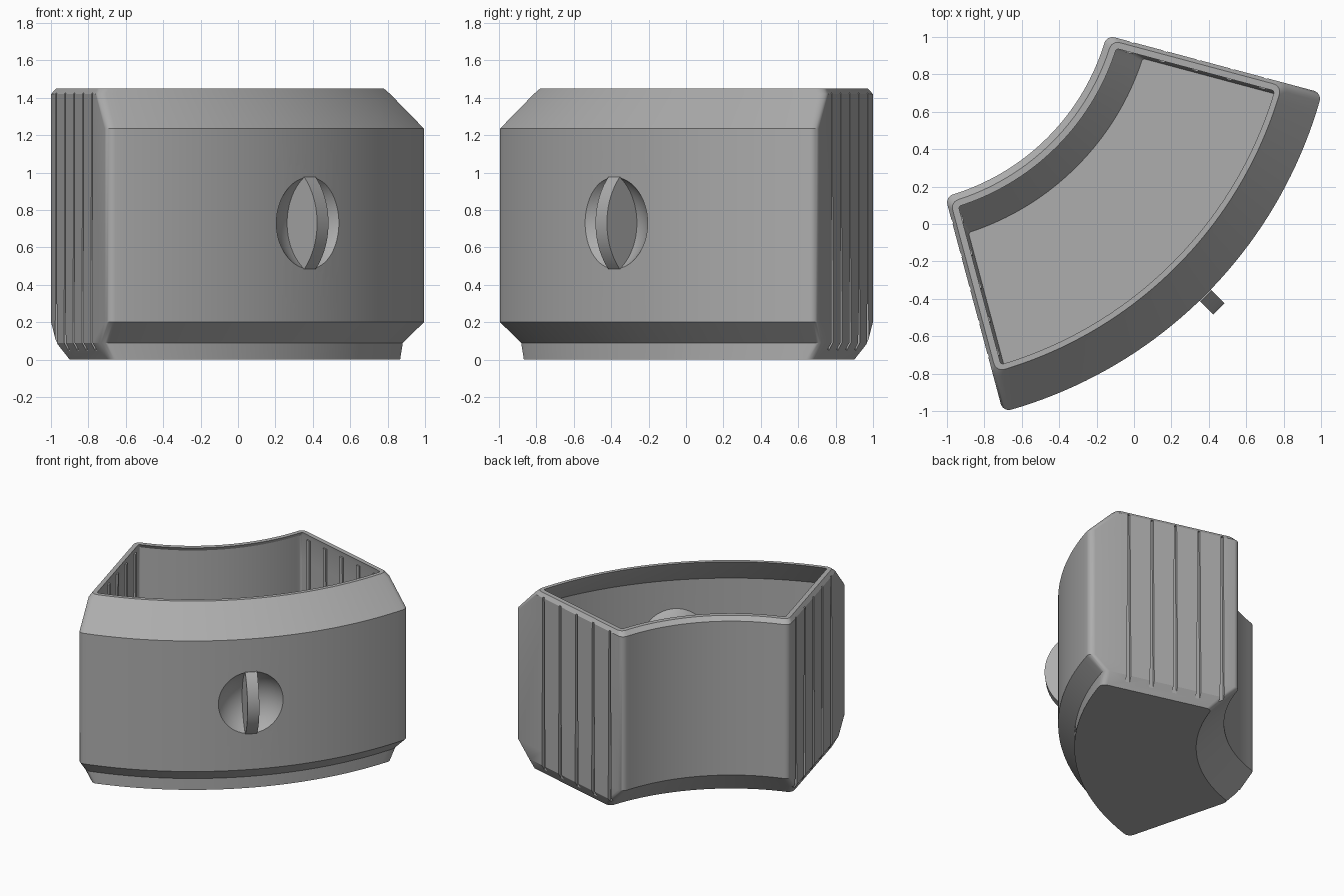
import bpy, bmesh, math
from math import sin, cos, radians, atan2, sqrt, pi
from mathutils import Vector

if "Cube" in bpy.data.objects:
    bpy.data.objects.remove(bpy.data.objects["Cube"], do_unlink=True)

CX, CY = -1.325, 1.325          # shared centre of the curved walls
HALF = radians(30)              # half of the wedge angle
HANDLE_Z = 0.73

gray = bpy.data.materials.new("plastic_gray")
gray.use_nodes = True
gray.diffuse_color = (0.42, 0.42, 0.42, 1)
gray.node_tree.nodes["Principled BSDF"].inputs["Base Color"].default_value = (0.42, 0.42, 0.42, 1)


def polar(r, a, z, side):
    """Point at angle a inward from one end wall; side picks the end."""
    w = -radians(15) - a if side > 0 else -radians(75) + a
    return Vector((CX + r * cos(w), CY + r * sin(w), z))


def end_point(u, v, z, side):
    """u runs along the end wall, v points into the box."""
    return polar(sqrt(u * u + v * v), atan2(v, u), z, side)


def handle_point(r, t, z):
    """r runs out along the middle of the front, t sideways."""
    return Vector((CX, CY, HANDLE_Z + z)) + Vector((r + t, t - r, 0)) / sqrt(2)


def loft(bm, rings):
    """Skin a list of equal-length loops and cap both ends."""
    loops = [[bm.verts.new(p) for p in ring] for ring in rings]
    for a, b in zip(loops, loops[1:]):
        for i in range(len(a)):
            j = (i + 1) % len(a)
            bm.faces.new((a[i], a[j], b[j], b[i]))
    bm.faces.new(loops[0][::-1])
    bm.faces.new(loops[-1])


def finish(bm, name):
    bmesh.ops.recalc_face_normals(bm, faces=bm.faces)
    mesh = bpy.data.meshes.new(name)
    bm.to_mesh(mesh)
    bm.free()
    mesh.materials.append(gray)
    obj = bpy.data.objects.new(name, mesh)
    bpy.context.collection.objects.link(obj)
    return obj


def smooth(obj):
    bpy.ops.object.select_all(action='DESELECT')
    obj.select_set(True)
    bpy.context.view_layer.objects.active = obj
    bpy.ops.object.shade_smooth_by_angle(angle=radians(28))


def wedge(z, r0, r1, e, f, n=20, k=6):
    """Curved wedge outline with rounded corners, e = inset of the ends."""
    v = e + f
    uo, ui = sqrt((r1 - f) ** 2 - v * v), sqrt((r0 + f) ** 2 - v * v)
    ao, ai = atan2(v, uo), atan2(v, ui)

    def half(side):
        pts = [polar(r1, HALF + (ao - HALF) * i / n, z, side) for i in range(n)]
        for u, start, stop in ((uo, ao, -pi / 2), (ui, -pi / 2, ai - pi)):
            for i in range(k + 1):
                a = start + (stop - start) * i / k
                pts.append(end_point(u + f * cos(a), v + f * sin(a), z, side))
        return pts + [polar(r0, ai + (HALF - ai) * i / n, z, side) for i in range(1, n + 1)]

    return half(1) + half(-1)[-2:0:-1]


# Box: outside from bottom to rim, then the cavity from rim to floor
outside = [(0, 1.42, 2.295, 0.05), (0.09, 1.33, 2.295, 0), (0.2, 1.22, 2.412, 0),
           (1.235, 1.22, 2.412, 0), (1.42, 1.22, 2.225, 0), (1.45, 1.255, 2.195, 0.02)]
cavity = [(1.45, 1.29, 2.165, 0.055), (1.42, 1.27, 2.185, 0.05), (1.225, 1.27, 2.37, 0.05),
          (0.22, 1.27, 2.37, 0.05), (0.12, 1.37, 2.255, 0.05), (0.05, 1.44, 2.25, 0.07)]
bm = bmesh.new()
loft(bm, [wedge(*s, 0.045) for s in outside] + [wedge(*s, 0.015) for s in cavity])
body = finish(bm, "curved_box")

# Finger dish geometry: part of a sphere sunk into the front wall
DISH_R, DISH_C, SHELL = 0.30, 2.585, 0.045


def dish_ring(radius, theta, n=64):
    rho = radius * sin(theta)
    return [handle_point(DISH_C - radius * cos(theta), rho * cos(2 * pi * i / n),
                         rho * sin(2 * pi * i / n)) for i in range(n)]


def bar(bm, u, side, v0, v1, z0, z1, w0, w1):
    """Upright strip on an end wall, tapering from w0 to w1."""
    loft(bm, [[end_point(u + s * w / 2, v, z, side)
               for s, v in ((-1, v0), (1, v0), (1, v1), (-1, v1))]
              for z, w in ((z0, w0), (z1, w1))])


grooves = [(1.36 + 0.185 * i, side) for i in range(5) for side in (1, -1)]

# Cutter for the dish opening and the end grooves
bm = bmesh.new()
loft(bm, [dish_ring(DISH_R, radians(2 + 4 * i)) for i in range(45)])
for u, side in grooves:
    bar(bm, u, side, -0.05, 0.024, -0.02, 1.425, 0.034, 0.018)
cutter = finish(bm, "cutter")
cutter.hide_render = True
mod = body.modifiers.new("cut", 'BOOLEAN')
mod.operation, mod.solver, mod.object = 'DIFFERENCE', 'EXACT', cutter
graph = bpy.context.evaluated_depsgraph_get()
cut_mesh = bpy.data.meshes.new_from_object(body.evaluated_get(graph))
body.modifiers.clear()
body.data = cut_mesh
bpy.data.objects.remove(cutter, do_unlink=True)
smooth(body)

# Dish shell bulging into the box
bm = bmesh.new()
inner_a = math.acos((DISH_C - 2.385) / DISH_R)
outer_a = math.acos((DISH_C - 2.385) / (DISH_R + SHELL))
steps = [0.02 + 0.98 * i / 12 for i in range(13)]
loft(bm, [dish_ring(DISH_R, inner_a * s) for s in steps]
     + [dish_ring(DISH_R + SHELL, outer_a * s) for s in reversed(steps)])
smooth(finish(bm, "finger_dish"))

# Grip: lens-shaped upright fin across the dish
bm = bmesh.new()
heights = [-0.245 + 0.49 * i / 24 for i in range(25)]
front = [(2.155 + sqrt(0.36 ** 2 - z * z), z) for z in heights]
back = [(DISH_C - sqrt(0.32 ** 2 - z * z), z) for z in reversed(heights)]
loft(bm, [[handle_point(r, t, z) for r, z in front + back] for t in (-0.043, 0.043)])
smooth(finish(bm, "grip_fin"))

# Ribs behind the grooves
bm = bmesh.new()
for u, side in grooves:
    bar(bm, u, side, 0.04, 0.062, 0.2, 1.41, 0.04, 0.03)
finish(bm, "inner_ribs")
